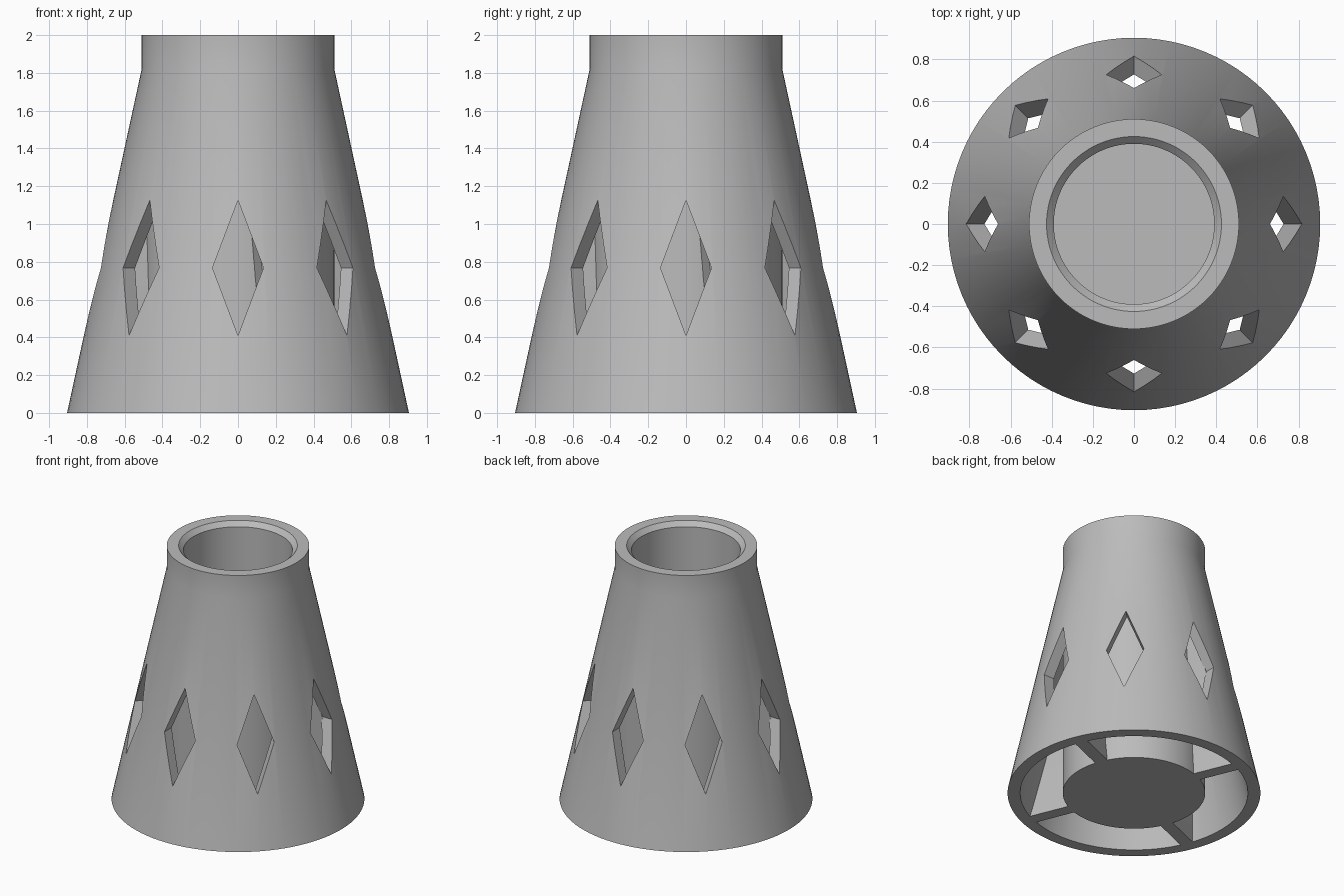
import bpy, bmesh, math
from mathutils import Vector, Matrix

if "Cube" in bpy.data.objects:
    bpy.data.objects.remove(bpy.data.objects["Cube"])

grey = bpy.data.materials.new("plain grey")
grey.diffuse_color = (0.5, 0.5, 0.5, 1)
grey.use_nodes = True
grey.node_tree.nodes["Principled BSDF"].inputs["Base Color"].default_value = grey.diffuse_color

CORE_R = 0.51
BASE_IN, SLOPE = 0.815, 0.215          # inner face of the tapered wall


def finish(name, bm):
    bmesh.ops.recalc_face_normals(bm, faces=bm.faces)
    mesh = bpy.data.meshes.new(name)
    bm.to_mesh(mesh)
    bm.free()
    mesh.materials.append(grey)
    obj = bpy.data.objects.new(name, mesh)
    bpy.context.collection.objects.link(obj)
    return obj


def activate(obj):
    bpy.ops.object.select_all(action='DESELECT')
    obj.select_set(True)
    bpy.context.view_layer.objects.active = obj


def revolve(name, profile, steps=96):
    bm = bmesh.new()
    verts = [bm.verts.new((r, 0, z)) for r, z in profile]
    edges = [bm.edges.new(pair) for pair in zip(verts, verts[1:])]
    bmesh.ops.spin(bm, geom=verts + edges, cent=(0, 0, 0), axis=(0, 0, 1),
                   angle=math.tau, steps=steps, use_merge=False)
    bmesh.ops.remove_doubles(bm, verts=bm.verts, dist=1e-4)
    return finish(name, bm)


# Tapered shell, neck, bore and closed central core in one turned body
body = revolve("tapered_body", [
    (0, 0), (CORE_R, 0), (CORE_R, (BASE_IN - CORE_R) / SLOPE), (BASE_IN, 0),
    (0.905, 0), (CORE_R, 1.82), (CORE_R, 2), (0.425, 2), (0.39, 1.965),
    (0.39, 0.1), (0, 0.1)])

# Eight diamond windows cut through the shell only
bm = bmesh.new()
for i in range(8):
    turn = Matrix.Rotation(i * math.tau / 8, 3, 'Z')
    inner, outer = [[bm.verts.new(turn @ Vector((r, y, z))) for y, z in
                     ((0, 0.41), (0.135, 0.768), (0, 1.125), (-0.135, 0.768))]
                    for r in (0.54, 1.0)]
    bm.faces.new(inner)
    bm.faces.new(outer)
    for a in range(4):
        b = (a + 1) % 4
        bm.faces.new((inner[a], inner[b], outer[b], outer[a]))
cutter = finish("window_cutter", bm)
cutter.hide_render = True
mod = body.modifiers.new("windows", 'BOOLEAN')
mod.operation, mod.solver, mod.object = 'DIFFERENCE', 'EXACT', cutter
activate(body)
bpy.ops.object.modifier_apply(modifier=mod.name)
bpy.data.objects.remove(cutter)
bpy.ops.object.shade_smooth_by_angle(angle=math.radians(30))

# Four gently twisted ribs joining the core to the shell
bm = bmesh.new()
LEVELS, TOP, HALF = 14, 1.38, 0.048
for i in range(4):
    rings = []
    for k in range(LEVELS + 1):
        z = TOP * k / LEVELS
        turn = Matrix.Rotation(math.radians(22.5 + 90 * i - 9.4 * z), 3, 'Z')
        far = BASE_IN - SLOPE * z + 0.008
        rings.append([bm.verts.new(turn @ Vector((r, s * HALF, z)))
                      for r, s in ((0.48, -1), (far, -1), (far, 1), (0.48, 1))])
    bm.faces.new(rings[0])
    bm.faces.new(rings[-1])
    for low, high in zip(rings, rings[1:]):
        for a in range(4):
            b = (a + 1) % 4
            bm.faces.new((low[a], low[b], high[b], high[a]))
ribs = finish("ribs", bm)
activate(ribs)
bpy.ops.object.shade_smooth_by_angle(angle=math.radians(30))
